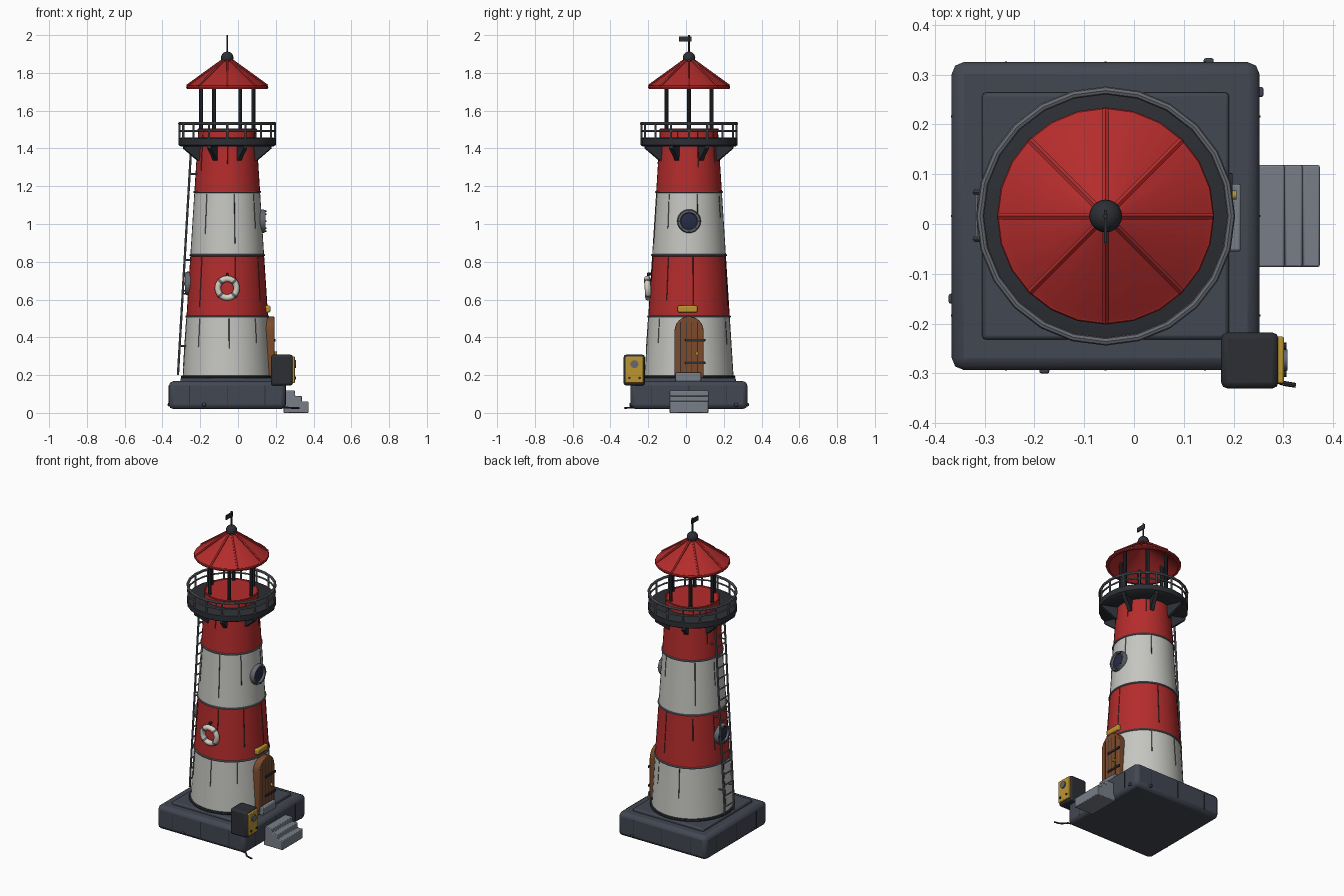
import bpy, bmesh, math, random
from mathutils import Matrix, Vector

if "Cube" in bpy.data.objects:
    bpy.data.objects.remove(bpy.data.objects["Cube"])

random.seed(4)
CX, CY = -0.057, 0.016
AX = Matrix.Translation((CX, CY, 0))
TAU = math.tau

def mat(name, *c):
    m = bpy.data.materials.new(name)
    m.diffuse_color = (*c, 1)
    m.use_nodes = True
    m.node_tree.nodes["Principled BSDF"].inputs["Base Color"].default_value = m.diffuse_color
    return m

RED = mat("red_paint", 0.46, 0.025, 0.025)
WHITE = mat("white_paint", 0.56, 0.56, 0.53)
STONE = mat("dark_stone", 0.055, 0.063, 0.085)
DARK = mat("dark_metal", 0.025, 0.028, 0.034)
STEEL = mat("steel", 0.13, 0.14, 0.16)
STEP = mat("step_stone", 0.19, 0.21, 0.25)
WOOD = mat("wood", 0.2, 0.07, 0.025)
YELLOW = mat("brass", 0.5, 0.3, 0.03)
GLASS = mat("glass", 0.02, 0.025, 0.06)
CREAM = mat("cream", 0.68, 0.62, 0.53)

def wall(z):
    return 0.236 + (z - 0.19) * (0.153 - 0.236) / 1.31

def polar(r, a, z):
    return Vector((CX + r * math.cos(a), CY + r * math.sin(a), z))

def finish(name, bm, m, bevel=0):
    bmesh.ops.remove_doubles(bm, verts=bm.verts, dist=1e-5)
    bmesh.ops.recalc_face_normals(bm, faces=bm.faces)
    me = bpy.data.meshes.new(name)
    bm.to_mesh(me)
    bm.free()
    me.materials.append(m)
    ob = bpy.data.objects.new(name, me)
    bpy.context.collection.objects.link(ob)
    me.shade_smooth()
    me.set_sharp_from_angle(angle=math.radians(35))
    if bevel:
        b = ob.modifiers.new("bevel", 'BEVEL')
        b.width, b.segments, b.limit_method = bevel, 2, 'ANGLE'
    return ob

def lathe(name, prof, m, segs=32, mtx=AX, closed=False):
    """Spin an (r, z) profile around local z."""
    bm = bmesh.new()
    rings = [[bm.verts.new(mtx @ Vector((r * math.cos(TAU * i / segs), r * math.sin(TAU * i / segs), z)))
              for i in range(segs)] for r, z in prof]
    for j in range(len(prof) - (0 if closed else 1)):
        a, b = rings[j], rings[(j + 1) % len(prof)]
        for i in range(segs):
            k = (i + 1) % segs
            bm.faces.new((a[i], a[k], b[k], b[i]))
    return finish(name, bm, m)

def ring(name, R, r, z, m, segs=32, mtx=AX, n=8):
    return lathe(name, [(R + r * math.cos(TAU * i / n), z + r * math.sin(TAU * i / n)) for i in range(n)],
                 m, segs, mtx, True)

def tubes(name, segs, r, m, n=8):
    bm = bmesh.new()
    for a, b in segs:
        a, b = Vector(a), Vector(b)
        d = b - a
        bmesh.ops.create_cone(bm, cap_ends=True, segments=n, radius1=r, radius2=r, depth=d.length,
                              matrix=Matrix.Translation((a + b) / 2) @ d.to_track_quat('Z', 'Y').to_matrix().to_4x4())
    return finish(name, bm, m)

def boxes(name, items, m, bevel=0):
    """Items are (low corner, high corner)."""
    bm = bmesh.new()
    for lo, hi in items:
        lo, hi = Vector(lo), Vector(hi)
        bmesh.ops.create_cube(bm, size=1, matrix=Matrix.Translation((lo + hi) / 2) @ Matrix.Diagonal((*(hi - lo), 1)))
    return finish(name, bm, m, bevel)

def prisms(name, pts, depth, mtxs, m, bevel=0):
    """Extrude an x-z polygon along local y."""
    bm = bmesh.new()
    for mx in mtxs:
        f = [bm.verts.new(mx @ Vector((x, -depth / 2, z))) for x, z in pts]
        b = [bm.verts.new(mx @ Vector((x, depth / 2, z))) for x, z in pts]
        bm.faces.new(f)
        bm.faces.new(b[::-1])
        for i in range(len(pts)):
            k = (i + 1) % len(pts)
            bm.faces.new((f[i], f[k], b[k], b[i]))
    return finish(name, bm, m, bevel)

def spin(a):
    return AX @ Matrix.Rotation(a, 4, 'Z')

# stone base, plinth, block joints and loose chips
boxes("base_block", [((-0.366, -0.293, 0.02), (0.252, 0.325, 0.168))], STONE, 0.024)
boxes("plinth", [((-0.305, -0.232, 0.15), (0.191, 0.264, 0.185))], STONE, 0.008)
joints = []
for t in (-0.2, 0.0, 0.2):
    joints += [((CX + t - .002, CY - .3105, .04), (CX + t + .002, CY + .3105, .145)),
               ((CX - .3105, CY + t - .002, .04), (CX + .3105, CY + t + .002, .145))]
boxes("base_joints", joints, DARK)
boxes("base_chips", [((x - .01, y - .01, .035), (x + .01, y + .01, .052)) for x, y in
      ((.15, .323), (.25, .265), (-.362, -.15), (-.18, -.29))], STONE, 0.004)

# entrance steps
prisms("entrance_steps", [(.24, 0), (.373, 0), (.373, .06), (.338, .06), (.338, .09), (.302, .09),
       (.302, .118), (.24, .118)], 0.205, [Matrix.Translation((0, CY, 0))], STEP, 0.004)

# striped tower
lv = (0.185, 0.51, 0.835, 1.17, 1.5)
for i in range(4):
    a, b = lv[i], lv[i + 1]
    lathe(f"tower_band_{i + 1}", [(0, a), (wall(a), a), (wall(b), b), (0, b)], RED if i % 2 else WHITE, 40)
    if i:
        ring(f"band_trim_{i}", wall(a), 0.006, a, STEEL, 40)
    tubes(f"wall_seams_{i + 1}", [(polar(wall(b), t, b - .01), polar(wall(b - l), t, b - l))
          for t, l in ((random.random() * .5 + k * TAU / 7, random.uniform(.12, .3)) for k in range(7))],
          0.0018, DARK, 4)
ring("tower_foot_ring", 0.237, 0.009, 0.19, DARK, 40)
ring("parapet_trim", 0.153, 0.005, 1.5, RED, 40)

# gallery deck with brackets
lathe("gallery_deck", [(.14, 1.41), (.245, 1.41), (.257, 1.418), (.257, 1.452), (.245, 1.457), (.14, 1.457)],
      DARK, 24, closed=True)
prisms("deck_brackets", [(.15, 1.335), (.168, 1.335), (.25, 1.4), (.25, 1.415), (.15, 1.415)], 0.022,
       [spin(TAU * (i + .5) / 8) for i in range(8)], DARK)

# gallery railing
ring("rail_top", 0.252, 0.008, 1.532, STEEL, 24)
ring("rail_middle", 0.252, 0.005, 1.493, STEEL, 24)
tubes("rail_posts", [(polar(.252, TAU * i / 16, 1.45), polar(.252, TAU * i / 16, 1.532)) for i in range(16)],
      0.0055, STEEL)

# lantern room posts
tubes("lantern_posts", [(polar(.138, TAU * i / 6, 1.45), polar(.138, TAU * i / 6, 1.765)) for i in range(6)],
      0.011, DARK, 10)

# roof shell, ribs, finial and weather vane
lathe("roof", [(0, 1.868), (.03, 1.86), (.195, 1.743), (.213, 1.732), (.213, 1.715), (.2, 1.715), (.03, 1.838), (0, 1.842)],
      RED, 24)
tubes("roof_ribs", [(polar(.025, TAU * i / 8, 1.866), polar(.213, TAU * i / 8, 1.73)) for i in range(8)], 0.0075, RED, 6)
ring("eave_trim", 0.21, 0.008, 1.724, RED, 24)
lathe("finial_ball", [(.033 * math.sin(math.pi * i / 10), 1.88 - .033 * math.cos(math.pi * i / 10)) for i in range(11)],
      DARK, 20)
lathe("finial_collar", [(0, 1.845), (.034, 1.845), (.026, 1.866), (0, 1.866)], DARK, 20)
tubes("vane_pole", [((CX, CY, 1.9), (CX, CY, 2.0))], 0.005, DARK)
boxes("vane_flag", [((CX - .003, -.038, 1.965), (CX + .003, CY + .012, 1.993))], DARK)

# arched door, planks, hinges, knob, sill and plaque
arch = [(-.077, .185), (.077, .185)] + [(.077 * math.cos(math.pi * i / 12), .434 + .077 * math.sin(math.pi * i / 12))
                                        for i in range(13)]
east = Matrix.Translation((0.155, CY, 0)) @ Matrix.Rotation(math.pi / 2, 4, 'Z')
prisms("door", arch, 0.075, [east], WOOD, 0.005)
boxes("door_planks", [((.19, CY + t - .0015, .2), (.1935, CY + t + .0015, .48)) for t in (-.045, -.015, .015, .045)], DARK)
boxes("door_hinges", [((.19, CY - .02, z - .007), (.198, CY + .086, z + .007)) for z in (.265, .385)], DARK, 0.002)
tubes("door_knob", [((.19, .058, .315), (.206, .058, .315))], 0.009, YELLOW, 12)
boxes("door_sill", [((.15, -.055, .165), (.215, .08, .213))], STEP, 0.005)
boxes("door_plaque", [((.14, -.044, .532), (.172, .06, .568))], YELLOW, 0.007)

# round windows
def porthole(name, sx, z):
    x = CX + sx * (wall(z) - 0.003)
    mx = Matrix.Translation((x, CY, z)) @ Matrix.Rotation(sx * math.pi / 2, 4, 'Y')
    lathe(name + "_frame", [(.043, -.03), (.06, -.03), (.063, .008), (.058, .022), (.047, .022), (.043, .012)],
          STEEL, 24, mx, True)
    lathe(name + "_glass", [(0, .016), (.03, .014), (.045, .01), (.045, -.02), (0, -.02)], GLASS, 24, mx)
    tubes(name + "_bolts", [(mx @ Vector((.053 * math.cos(a), .053 * math.sin(a), 0)),
                             mx @ Vector((.053 * math.cos(a), .053 * math.sin(a), .026)))
                            for a in (TAU * i / 8 for i in range(8))], 0.004, DARK, 6)

porthole("upper_window", 1, 1.015)
porthole("lower_window", -1, 0.685)

# life ring on its hook
lm = Matrix.Translation((CX, CY - wall(.66) - .012, .66)) @ Matrix.Rotation(math.pi / 2 + .06, 4, 'X')
ring("life_ring", 0.05, 0.0165, 0, CREAM, 32, lm, 12)
bands = []
for i in range(4):
    a = TAU * (i + .5) / 4
    p, d = Vector((.05 * math.cos(a), .05 * math.sin(a), 0)), Vector((-math.sin(a), math.cos(a), 0)) * .007
    bands.append((lm @ (p - d), lm @ (p + d)))
tubes("life_ring_bands", bands, 0.0178, STEEL, 12)
tubes("life_ring_hook", [((CX, -.17, .735), (CX, -.205, .735)), ((CX, -.2, .74), (CX, -.2, .712))], 0.007, DARK)

# ladder with wall stays
def lad(z, y):
    return (-0.318 + (z - 0.2) * 0.058, y, z)
tubes("ladder_rails", [(lad(.2, y), lad(1.41, y)) for y in (-.03, .064)], 0.006, STEEL)
tubes("ladder_rungs", [(lad(z, -.03), lad(z, .064)) for z in (.25 + .0665 * i for i in range(18))], 0.0045, STEEL, 6)
tubes("ladder_stays", [(lad(z, y), (CX - wall(z) + .012, y, z)) for z in (.355, .81, 1.265) for y in (-.03, .064)],
      0.005, STEEL, 6)

# power box with front panel, dial and cable
boxes("power_box", [((.175, -.33, .145), (.29, -.218, .308))], DARK, 0.012)
boxes("power_box_panel", [((.28, -.32, .158), (.301, -.226, .298))], YELLOW, 0.004)
tubes("power_box_dial", [((.295, -.273, .258), (.308, -.273, .258))], 0.021, STEEL, 16)
tubes("power_box_knobs", [((.295, y, .185), (.306, y, .185)) for y in (-.3, -.245)], 0.007, DARK, 8)
path = [(.27, -.29, .15), (.275, -.295, .08), (.28, -.3, .035), (.292, -.32, .026), (.325, -.325, .026)]
path = [(.2, -.27, .028), (.255, -.285, .028), (.28, -.312, .027), (.3, -.32, .026), (.325, -.324, .026)]
tubes("power_cable", list(zip(path, path[1:])), 0.005, DARK)
